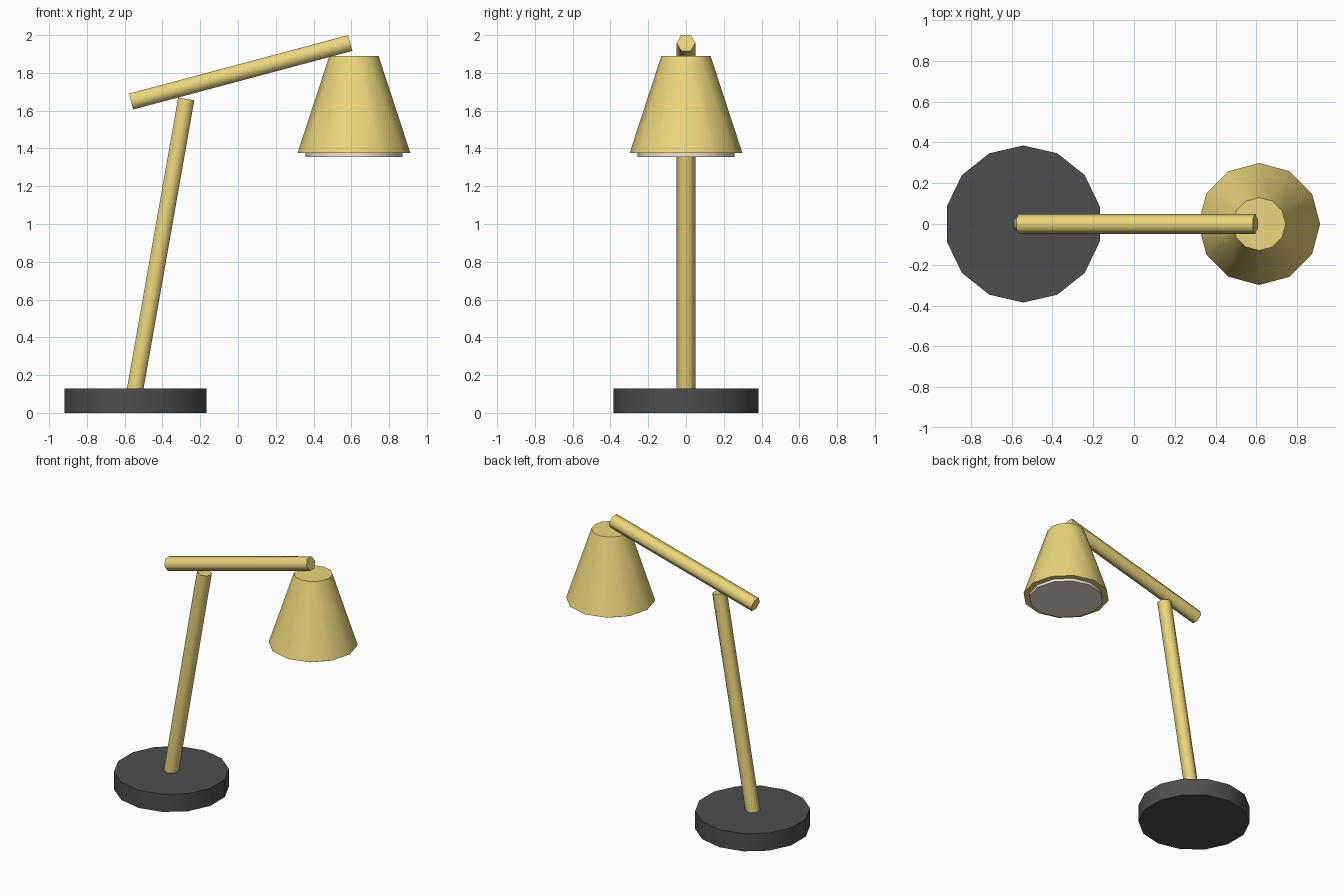
import bpy
import math
from mathutils import Vector

if "Cube" in bpy.data.objects:
    bpy.data.objects.remove(bpy.data.objects["Cube"])


def material(name, rgb):
    m = bpy.data.materials.new(name)
    m.diffuse_color = (*rgb, 1)
    m.use_nodes = True
    m.node_tree.nodes["Principled BSDF"].inputs["Base Color"].default_value = m.diffuse_color
    return m


gold = material("gold", (0.83, 0.67, 0.20))
charcoal = material("charcoal", (0.075, 0.073, 0.08))
warm_white = material("warm_white", (0.88, 0.80, 0.70))


def rod(name, start, end, r_start, r_end, sides, mat):
    """Low-poly cylinder or frustum between two points in the XZ plane."""
    a, b = Vector((start[0], 0, start[1])), Vector((end[0], 0, end[1]))
    d = b - a
    bpy.ops.mesh.primitive_cone_add(
        vertices=sides, radius1=r_start, radius2=r_end, depth=d.length,
        location=(a + b) / 2, rotation=(0, math.atan2(d.x, d.z), 0))
    ob = bpy.context.object
    ob.name = name
    ob.data.materials.append(mat)
    bpy.ops.object.shade_smooth_by_angle(angle=math.radians(65))
    return ob


# Base disc
rod("base", (-0.543, 0), (-0.543, 0.13), 0.385, 0.385, 14, charcoal)

# Hexagonal arms
rod("lower_arm", (-0.556, 0.06), (-0.274, 1.662), 0.05, 0.05, 6, gold)
rod("upper_arm", (-0.566, 1.648), (0.594, 1.958), 0.05, 0.05, 6, gold)

# Shade and the light panel set into its underside
rod("shade", (0.614, 1.375), (0.614, 1.89), 0.299, 0.13, 12, gold)
rod("light_panel", (0.614, 1.355), (0.614, 1.395), 0.257, 0.257, 12, warm_white)
